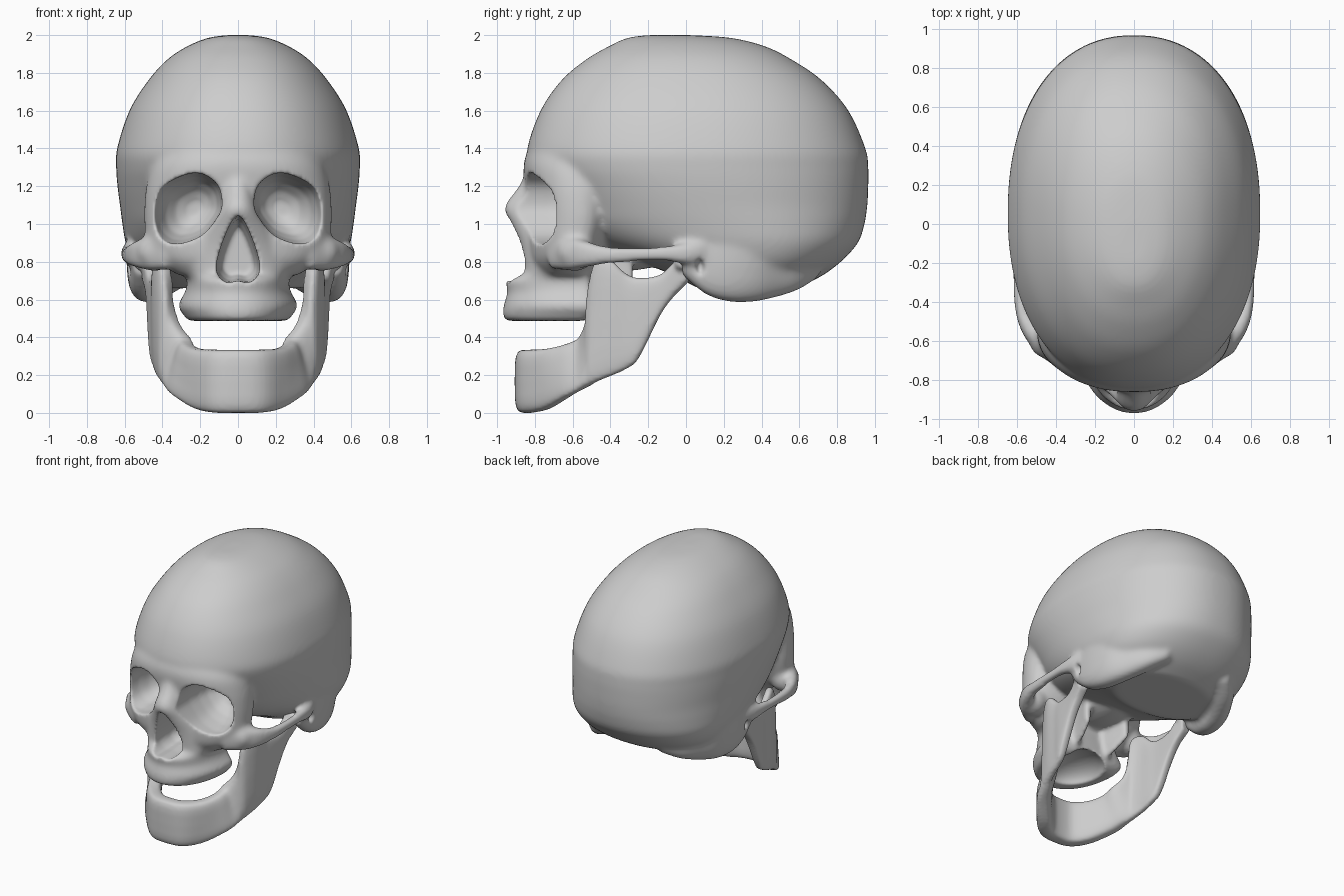
import bpy, bmesh
from math import sin, cos, pi, copysign
from mathutils import Vector, Matrix

if "Cube" in bpy.data.objects:
    bpy.data.objects.remove(bpy.data.objects["Cube"])

bone = bpy.data.materials.new("bone_grey")
bone.use_nodes = True
bone.diffuse_color = (0.61, 0.61, 0.61, 1)
bone.node_tree.nodes["Principled BSDF"].inputs["Base Color"].default_value = (0.61, 0.61, 0.61, 1)


def spline(rows, steps=5, closed=False):
    """Smooth curve through rows of numbers."""
    n, out = len(rows), []
    pick = (lambda i: rows[i % n]) if closed else (lambda i: rows[max(0, min(n - 1, i))])
    for i in range(n if closed else n - 1):
        a, b, c, d = (pick(i + k) for k in (-1, 0, 1, 2))
        for s in range(steps):
            t = s / steps
            out.append([q + t * ((r - p) + t * (2 * p - 5 * q + 4 * r - u + t * (3 * (q - r) + u - p))) / 2
                        for p, q, r, u in zip(a, b, c, d)])
    if not closed:
        out.append(list(rows[-1]))
    return out


def loft(bm, rings):
    """Closed skin through rings of points."""
    loops = [[bm.verts.new(p) for p in ring] for ring in rings]
    n = len(loops[0])
    for a, b in zip(loops, loops[1:]):
        for i in range(n):
            j = (i + 1) % n
            bm.faces.new((a[i], a[j], b[j], b[i]))
    bm.faces.new(loops[0])
    bm.faces.new(loops[-1][::-1])


def power(v, p):
    return copysign(abs(v) ** (2 / p), v)


def layers(bm, rows, p=2.2, n=120):
    """Horizontal layers: z, front y, back y, widest y, half width."""
    rings = []
    for z, yf, yb, yc, w in spline(rows):
        ring = []
        for k in range(n):
            c, s = power(cos(2 * pi * k / n), p), power(sin(2 * pi * k / n), p)
            ring.append((w * c, yc + (s * (yb - yc) if s > 0 else -s * (yf - yc)), z))
        rings.append(ring)
    loft(bm, rings)


def band(bm, rows, n=24, p=2.8):
    """Upright bar along a path: y, top x, bottom x, top z, bottom z, half thickness."""
    rows = spline(rows)
    path = [Vector(((r[1] + r[2]) / 2, r[0])) for r in rows]
    rings = []
    for i, (y, xt, xb, zt, zb, th) in enumerate(rows):
        d = (path[min(i + 1, len(path) - 1)] - path[max(i - 1, 0)]).normalized()
        ring = []
        for k in range(n):
            c, s = power(cos(2 * pi * k / n), p), power(sin(2 * pi * k / n), p)
            x = (xt + xb) / 2 + s * (xt - xb) / 2
            ring.append((x - d.y * th * c, y + d.x * th * c, (zt + zb) / 2 + s * (zt - zb) / 2))
        rings.append(ring)
    loft(bm, rings)


def flip(rows):
    return [(y, -a, -b, zt, zb, th) for y, a, b, zt, zb, th in rows]


def ball(bm, centre, radii):
    m = Matrix.Translation(centre) @ Matrix.Diagonal((*radii, 1))
    bmesh.ops.create_icosphere(bm, subdivisions=4, radius=1, matrix=m)


def pair(bm, centre, radii):
    for side in (1, -1):
        ball(bm, (side * centre[0], *centre[1:]), radii)


def make(name, bm):
    bmesh.ops.recalc_face_normals(bm, faces=bm.faces)
    me = bpy.data.meshes.new(name)
    bm.to_mesh(me)
    bm.free()
    ob = bpy.data.objects.new(name, me)
    bpy.context.scene.collection.objects.link(ob)
    return ob


def fuse(ob, voxel, rounds):
    m = ob.modifiers.new("fuse", 'REMESH')
    m.mode, m.voxel_size = 'VOXEL', voxel
    m = ob.modifiers.new("soften", 'SMOOTH')
    m.factor, m.iterations = 0.5, rounds


def bake(ob):
    dg = bpy.context.evaluated_depsgraph_get()
    me = bpy.data.meshes.new_from_object(ob.evaluated_get(dg))
    ob.modifiers.clear()
    ob.data = me
    me.materials.clear()
    me.materials.append(bone)
    me.shade_smooth()


# Braincase
bm = bmesh.new()
layers(bm, [(2.0, -.2, .02, -.08, .06), (1.985, -.31, .24, -.03, .16), (1.94, -.41, .42, 0, .27),
            (1.87, -.53, .56, .03, .375), (1.76, -.66, .72, .05, .475), (1.6, -.77, .86, .05, .575),
            (1.4, -.84, .95, .05, .64), (1.3, -.82, .965, .06, .645), (1.2, -.76, .965, .1, .638),
            (1.1, -.7, .96, .15, .625), (1.0, -.64, .945, .23, .612), (.9, -.5, .91, .3, .595),
            (.8, -.24, .82, .32, .555), (.72, -.05, .71, .31, .48), (.66, .06, .58, .3, .38)])
# Bones behind the ears and the core of the skull base
mastoid = [(-.02, .52, .51, .92, .73, .05), (.1, .52, .51, .96, .63, .07), (.22, .51, .49, .98, .59, .09),
           (.34, .5, .46, .96, .587, .09), (.45, .45, .41, .9, .607, .08), (.57, .37, .34, .84, .645, .07),
           (.68, .26, .24, .84, .71, .05)]
ball(bm, (0, -.35, .92), (.22, .36, .17))
# Brow and eye region
layers(bm, [(1.5, -.76, -.45, -.55, .26), (1.4, -.83, -.4, -.55, .39), (1.31, -.86, -.38, -.55, .455),
            (1.2, -.85, -.36, -.55, .485), (1.1, -.84, -.36, -.55, .495), (1.0, -.84, -.38, -.55, .495),
            (.88, -.84, -.42, -.57, .48), (.8, -.83, -.46, -.6, .42), (.73, -.79, -.5, -.62, .32)])
# Nose bridge
layers(bm, [(1.3, -.84, -.6, -.7, .09), (1.2, -.885, -.6, -.7, .09), (1.09, -.96, -.6, -.7, .12),
            (.99, -.925, -.6, -.7, .18), (.88, -.885, -.6, -.7, .23), (.74, -.865, -.6, -.7, .26)])
# Upper jaw
layers(bm, [(.487, -.955, -.52, -.56, .265), (.52, -.97, -.47, -.52, .29), (.57, -.965, -.465, -.51, .318),
            (.64, -.945, -.47, -.52, .28), (.7, -.955, -.48, -.53, .27), (.725, -.91, -.48, -.55, .285),
            (.76, -.85, -.5, -.58, .32), (.86, -.85, -.5, -.6, .37)], p=2.1)
# Cheekbones, cheek arches and palate wings
pair(bm, (.44, -.585, .85), (.1, .105, .1))
arch = [(-.7, .36, .36, .92, .76, .05), (-.62, .46, .46, .93, .755, .05), (-.53, .535, .535, .91, .77, .045),
        (-.4, .58, .58, .88, .79, .033), (-.15, .59, .59, .88, .805, .03), (.0, .575, .575, .9, .79, .042),
        (.08, .55, .55, .92, .8, .05)]
wing = [(-.52, .13, .13, .88, .55, .035), (-.4, .15, .15, .88, .58, .028), (-.28, .18, .18, .9, .66, .025)]
for rows in (mastoid, arch, wing):
    band(bm, rows)
    band(bm, flip(rows))
skull = make("skull", bm)
fuse(skull, .016, 8)

# Cutter for the eye sockets, nose opening, palate and ear holes
bm = bmesh.new()
eye = spline([(.085, 1.1), (.11, 1.21), (.21, 1.27), (.33, 1.24), (.42, 1.17), (.45, 1.05),
              (.42, .94), (.33, .895), (.2, .935), (.12, 1.02)], closed=True)
nose = spline([(0, 1.045), (.05, .98), (.105, .83), (.11, .74), (.06, .69), (0, .7),
               (-.06, .69), (-.11, .74), (-.105, .83), (-.05, .98)], closed=True)
for side in (1, -1):
    loft(bm, [[(side * (.27 - shift + (x - .27) * k), y, 1.08 + (z - 1.08) * k) for x, z in eye]
              for y, k, shift in ((-1.1, 1, 0), (-.72, 1, 0), (-.62, .9, .01), (-.54, .75, .02),
                                  (-.48, .5, .03), (-.45, .2, .04))])
loft(bm, [[(x * k, y, .82 + (z - .82) * k) for x, z in nose]
          for y, k in ((-1.1, 1), (-.8, 1), (-.68, .9), (-.6, .7))])
ball(bm, (0, -.63, .47), (.19, .24, .13))
pair(bm, (.61, .075, .77), (.07, .028, .05))
cutter = make("opening_cutter", bm)
cutter.hide_render = True
m = skull.modifiers.new("openings", 'BOOLEAN')
m.operation, m.object, m.solver = 'DIFFERENCE', cutter, 'EXACT'
fuse(skull, .012, 4)
bake(skull)
bpy.data.objects.remove(cutter)

# Lower jaw
bm = bmesh.new()
half = [(-.825, .11, .11, .335, 0, .062), (-.735, .205, .21, .34, .02, .057), (-.63, .26, .31, .365, .08, .052),
        (-.55, .28, .36, .41, .125, .048), (-.505, .34, .385, .52, .15, .045), (-.485, .38, .39, .78, .16, .042),
        (-.41, .42, .41, .815, .19, .038), (-.32, .43, .425, .74, .23, .036), (-.25, .44, .44, .715, .29, .036),
        (-.14, .45, .45, .73, .51, .036), (-.07, .46, .455, .79, .61, .038), (.01, .475, .47, .825, .69, .042)]
band(bm, flip(half)[::-1] + [(-.845, 0, 0, .335, 0, .062)] + half, p=4)
pair(bm, (.48, -.02, .79), (.07, .045, .045))
jaw = make("lower_jaw", bm)
fuse(jaw, .012, 4)
bake(jaw)
